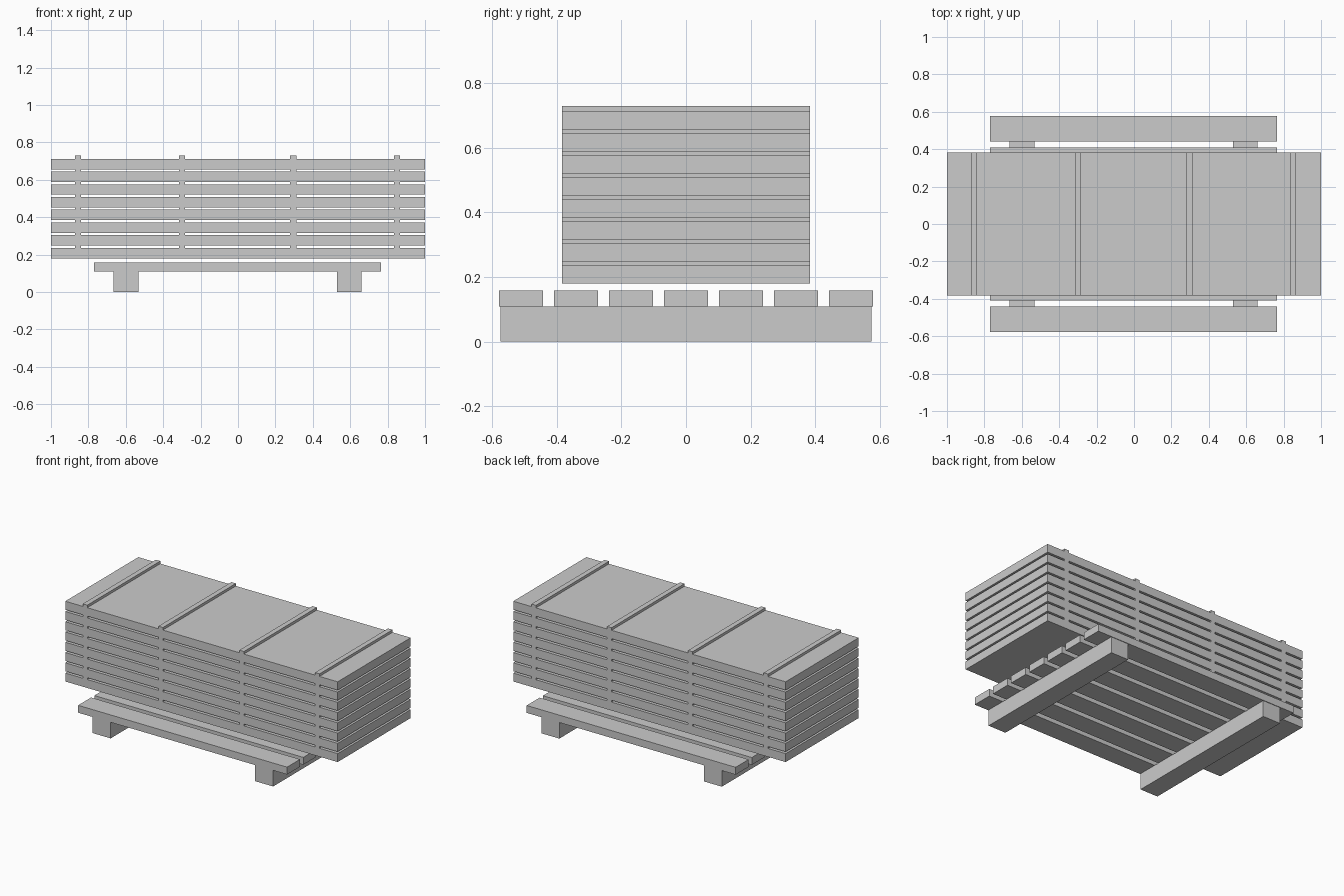
import bpy, bmesh

if "Cube" in bpy.data.objects:
    bpy.data.objects.remove(bpy.data.objects["Cube"])


def box(name, x0, x1, y0, y1, z0, z1):
    bm = bmesh.new()
    bmesh.ops.create_cube(bm, size=1)
    lo, hi = (x0, y0, z0), (x1, y1, z1)
    for v in bm.verts:
        v.co = [hi[i] if v.co[i] > 0 else lo[i] for i in range(3)]
    mesh = bpy.data.meshes.new(name)
    bm.to_mesh(mesh)
    bm.free()
    obj = bpy.data.objects.new(name, mesh)
    bpy.context.collection.objects.link(obj)
    return obj


# Pallet: two bearers carrying seven slats
for side, cx in (("left", -0.599), ("right", 0.594)):
    box(f"bearer_{side}", cx - 0.066, cx + 0.066, -0.574, 0.574, 0, 0.109)
for i in range(7):
    cy = -0.51 + 0.17 * i
    box(f"pallet_slat_{i + 1}", -0.769, 0.765, cy - 0.068, cy + 0.068, 0.109, 0.158)

# Stack: eight boards, each topped by four thin spacer strips
BOARDS, BASE, PITCH, THICK, HALF_Y = 8, 0.18, 0.0681, 0.056, 0.383
for i in range(BOARDS):
    z0 = BASE + PITCH * i
    top = z0 + THICK
    box(f"board_{i + 1}", -1, 1, -HALF_Y, HALF_Y, z0, top)
    strip_top = top + 0.017 if i == BOARDS - 1 else z0 + PITCH
    for j, cx in enumerate((-0.855, -0.300, 0.295, 0.850)):
        box(f"spacer_{i + 1}_{j + 1}", cx - 0.0165, cx + 0.0165,
            -HALF_Y, HALF_Y, top, strip_top)
